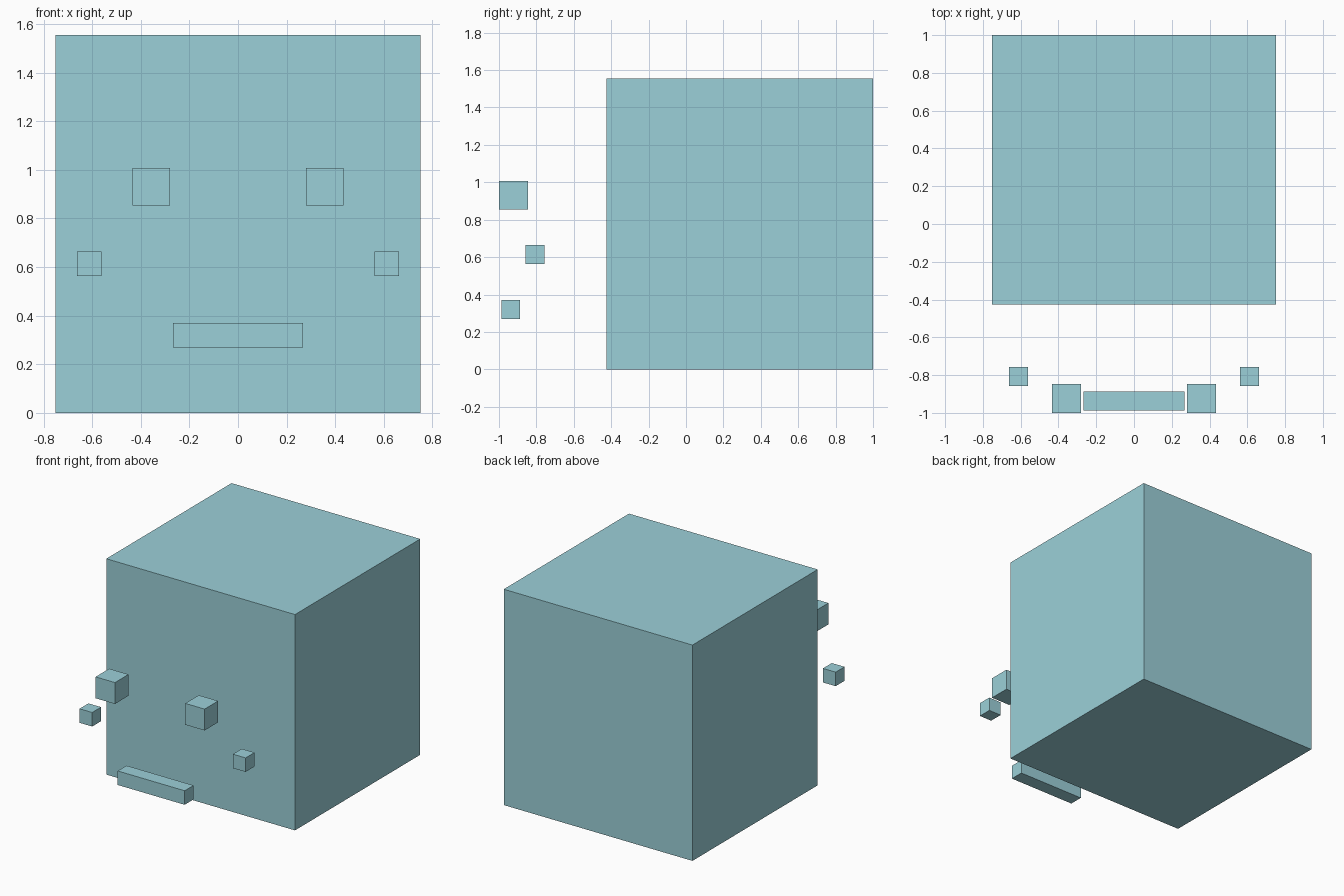
import bpy

if "Cube" in bpy.data.objects:
    bpy.data.objects.remove(bpy.data.objects["Cube"])

teal = bpy.data.materials.new("teal")
teal.diffuse_color = (0.33, 0.63, 0.69, 1)
teal.use_nodes = True
teal.node_tree.nodes["Principled BSDF"].inputs["Base Color"].default_value = teal.diffuse_color


def box(name, center, size):
    """Axis-aligned box with its origin at the world centre."""
    bpy.ops.mesh.primitive_cube_add(size=1)
    ob = bpy.context.object
    ob.name = name
    for v in ob.data.vertices:
        v.co = [c + s * p for c, s, p in zip(center, size, v.co)]
    ob.data.materials.append(teal)
    return ob


def mirrored_box(name, center, size):
    """Box plus its twin on the other side of x = 0."""
    ob = box(name, center, size)
    ob.modifiers.new("mirror", 'MIRROR').use_axis[0] = True
    return ob


# Large head block
box("head", (0, 0.2875, 0.777), (1.503, 1.425, 1.554))

# Floating face features in front of the head
mirrored_box("eyes", (0.357, -0.923, 0.931), (0.154, 0.154, 0.154))
mirrored_box("cheeks", (0.611, -0.808, 0.613), (0.101, 0.101, 0.101))
box("mouth", (0, -0.937, 0.32), (0.533, 0.101, 0.101))
